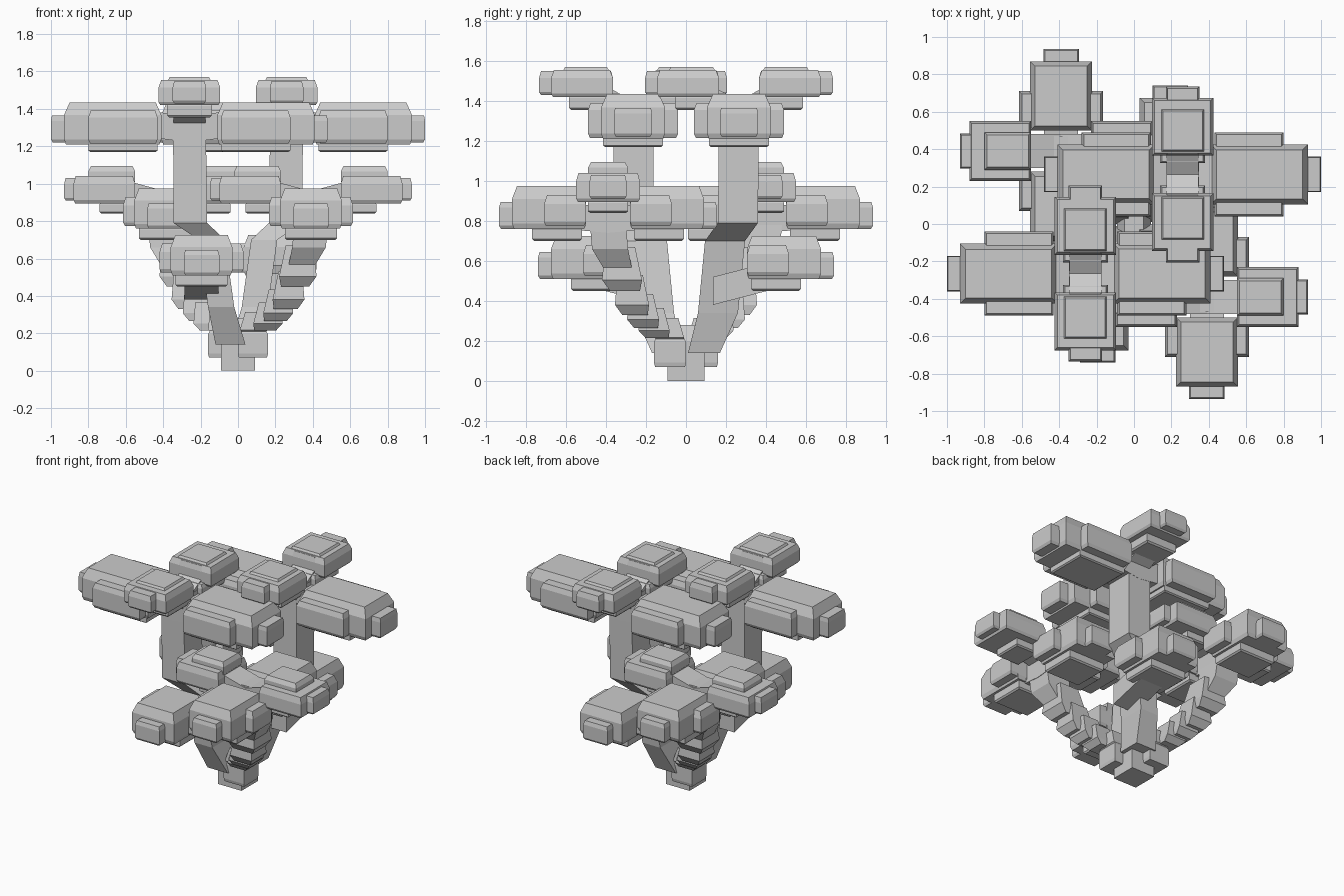
import bpy, bmesh
from mathutils import Matrix, Vector

if "Cube" in bpy.data.objects:
    bpy.data.objects.remove(bpy.data.objects["Cube"])


def block(bm, x0, x1, y0, y1, z0, z1, top=0.02, bottom=0.01, frac=0.35):
    """Box whose top and bottom rims are drawn in to make flat bevels."""
    h = z1 - z0
    rings = []
    for z, i in ((z0, bottom), (z0 + h * 0.12, 0), (z1 - h * frac, 0), (z1, top)):
        rings.append([bm.verts.new(p) for p in (
            (x0 + i, y0 + i, z), (x1 - i, y0 + i, z),
            (x1 - i, y1 - i, z), (x0 + i, y1 - i, z))])
    bm.faces.new(rings[0][::-1])
    bm.faces.new(rings[-1])
    for a, b in zip(rings, rings[1:]):
        for k in range(4):
            bm.faces.new((a[k], a[(k + 1) % 4], b[(k + 1) % 4], b[k]))


def limb(bm, pts):
    """Square limb through (x, y, z, half x, half y) stations, level cuts."""
    rings = [[bm.verts.new((x + sx * hx, y + sy * hy, z))
              for sx, sy in ((-1, -1), (1, -1), (1, 1), (-1, 1))]
             for x, y, z, hx, hy in pts]
    bm.faces.new(rings[0][::-1])
    bm.faces.new(rings[-1])
    for a, b in zip(rings, rings[1:]):
        for k in range(4):
            bm.faces.new((a[k], a[(k + 1) % 4], b[(k + 1) % 4], b[k]))


def twig(bm, u0, u1, z0, z1, hw, th):
    """Sloping bar along local x."""
    a = [bm.verts.new((u0, s * hw, z0 + d)) for s, d in ((-1, 0), (1, 0), (1, th), (-1, th))]
    b = [bm.verts.new((u1, s * hw, z1 + d)) for s, d in ((-1, 0), (1, 0), (1, th), (-1, th))]
    bm.faces.new(a[::-1])
    bm.faces.new(b)
    for k in range(4):
        bm.faces.new((a[k], a[(k + 1) % 4], b[(k + 1) % 4], b[k]))


def finish(bm, name, mat=Matrix()):
    """Make the part and its half-turn twin about the z axis."""
    bmesh.ops.recalc_face_normals(bm, faces=bm.faces)
    bm.transform(mat)
    me = bpy.data.meshes.new(name)
    bm.to_mesh(me)
    bm.free()
    for k, side in enumerate(("a", "b")):
        ob = bpy.data.objects.new(f"{name}_{side}", me)
        ob.rotation_euler.z = 3.14159265 * k
        bpy.context.collection.objects.link(ob)


def foliage(name, cx, cy, quarter, pieces, bar):
    """Leaf pad: pieces are (u0, u1, half width, z0, z1, top inset, bevel share)."""
    bm = bmesh.new()
    for u0, u1, hw, z0, z1, t, f in pieces:
        block(bm, u0, u1, -hw, hw, z0, z1, t, 0.01, f)
    twig(bm, *bar)
    finish(bm, name, Matrix.Translation((cx, cy, 0)) @
           Matrix.Rotation(1.57079633 * quarter, 4, 'Z'))


# Pad designs, measured outward from their stem
long_pad = [(.17, .54, .225, 1.215, 1.39, .012, .2),
            (.15, .67, .16, 1.21, 1.435, .03, .3),
            (.17, .74, .095, 1.22, 1.365, .005, .2),
            (.17, .54, .15, 1.17, 1.23, 0, .2)]
high_pad = [(.10, .41, .165, 1.42, 1.555, .015, .3),
            (.11, .36, .125, 1.45, 1.57, .02, .3),
            (.10, .47, .09, 1.43, 1.55, .01, .3),
            (.06, .32, .12, 1.355, 1.44, .01, .3)]
side_pad = [(.16, .49, .16, .895, 1.04, .012, .3),
            (.16, .54, .093, .91, 1.03, .008, .3),
            (.16, .41, .10, 1.0, 1.095, .015, .3),
            (.17, .35, .10, .84, .91, .01, .3)]
end_pad = [(.11, .32, .225, .775, .93, .015, .3),
           (.11, .48, .165, .76, .975, .025, .3),
           (.11, .545, .095, .76, .895, .008, .2),
           (.13, .38, .14, .70, .78, .01, .3)]
low_pad = [(u0, u1, hw, z0 - .25, z1 - .25, t, f) for u0, u1, hw, z0, z1, t, f in end_pad]

# Crown pads on the tall trunks
for q in (0, 2):
    foliage(f"crown_side_pad_{q}", .26, .265, q, long_pad, (0, .22, 1.22, 1.25, .10, .14))
for q in (1, 3):
    foliage(f"crown_high_pad_{q}", .26, .265, q, high_pad, (0, .2, 1.27, 1.38, .085, .13))

# Middle pads on the curved branches
for q in (0, 2):
    foliage(f"middle_side_pad_{q}", .39, -.39, q, side_pad, (0, .22, .84, .9, .09, .12))
for q in (1, 3):
    foliage(f"middle_end_pad_{q}", .39, -.39, q, end_pad, (0, .22, .74, .76, .09, .13))

# Single low pads beside the trunks
foliage("low_pad", .195, .195, 1, low_pad, (-.06, .25, .38, .46, .09, .14))

# Tall leaning trunks
bm = bmesh.new()
limb(bm, [(.04, .09, .14, .08, .08), (.09, .16, .34, .07, .10), (.14, .195, .70, .07, .10),
          (.255, .26, .79, .09, .10), (.26, .265, 1.40, .087, .10)])
finish(bm, "trunk")

# Curved branches made of overlapping wedge segments
bm = bmesh.new()
for x, z, r, h in ((.085, .25, .075, .13), (.16, .29, .078, .15), (.215, .35, .08, .17),
                   (.27, .43, .085, .20), (.32, .56, .10, .22)):
    limb(bm, [(x - .015, -x + .015, z - h / 2, r * .75, r * .75),
              (x, -x, z - h / 4, r, r),
              (x + .01, -x - .01, z + h / 2, r * .75, r * .75)])
limb(bm, [(.34, -.34, .56, .07, .07), (.38, -.38, .66, .09, .09),
          (.39, -.39, .78, .09, .09), (.39, -.39, .97, .08, .08)])
finish(bm, "branch")

# Root base
bm = bmesh.new()
block(bm, -.092, .092, -.092, .092, 0, .28, .04, 0, .3)
for a, b in ((0, .16), (-.16, 0)):
    block(bm, a, b, -b, -a, .07, .25, .03, .005, .3)
me = bpy.data.meshes.new("root_base")
bmesh.ops.recalc_face_normals(bm, faces=bm.faces)
bm.to_mesh(me)
bm.free()
bpy.context.collection.objects.link(bpy.data.objects.new("root_base", me))
